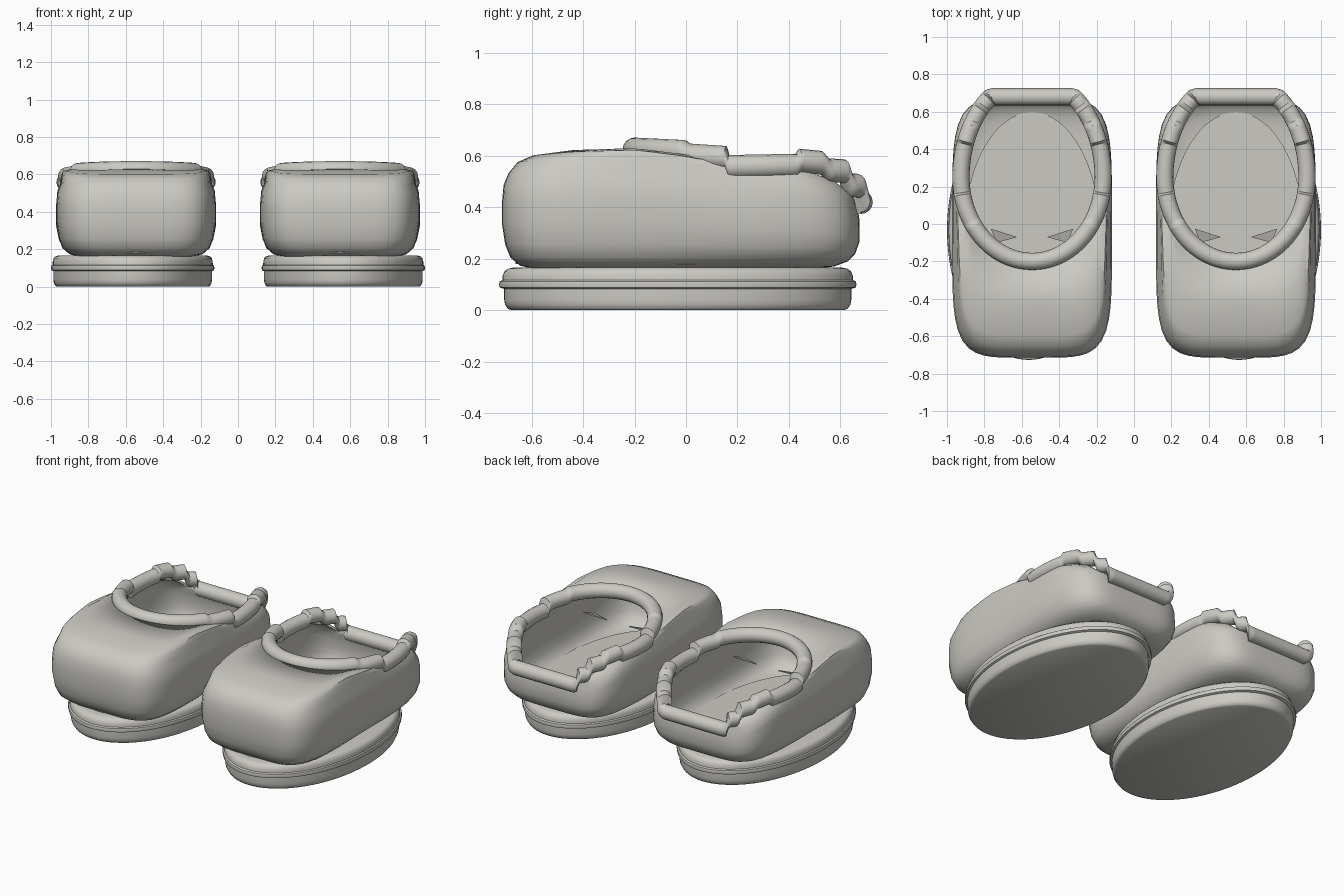
import bpy, bmesh, math
from math import sin, cos, pi

if "Cube" in bpy.data.objects:
    bpy.data.objects.remove(bpy.data.objects["Cube"])

mat = bpy.data.materials.new("warm_grey")
mat.diffuse_color = (0.6, 0.59, 0.55, 1)
mat.use_nodes = True
mat.node_tree.nodes["Principled BSDF"].inputs["Base Color"].default_value = mat.diffuse_color

UPPER_X, SOLE_X = 0.545, 0.563
N = 80
ANGLES = [2 * pi * i / N for i in range(N)]

# Height of the upper's top edge, and of the stepped collar, from toe to heel
TOP = [(-.72, .595), (-.6, .608), (-.45, .622), (-.2, .63), (0, .605), (.15, .57),
       (.45, .55), (.58, .5), (.66, .43)]
RIM = [(-.2, .625), (0, .615), (.008, .602), (.16, .592), (.168, .557), (.43, .562),
       (.437, .582), (.535, .572), (.542, .545), (.62, .54), (.627, .487), (.67, .485),
       (.68, .42)]


def interp(table, v):
    """Piecewise linear lookup."""
    if v <= table[0][0]:
        return table[0][1]
    for (a, p), (b, q) in zip(table, table[1:]):
        if v <= b:
            return p + (q - p) * (v - a) / (b - a)
    return table[-1][1]


def loft(name, rings, side, cx, closed=False, angle=40, shell=0):
    """Skin closed rings; closed joins the ends, shell leaves the top open and thickens."""
    bm = bmesh.new()
    loops = [[bm.verts.new((side * (cx + x), y, z)) for x, y, z in r] for r in rings]
    pairs = list(zip(loops, loops[1:]))
    if closed:
        pairs.append((loops[-1], loops[0]))
    for a, b in pairs:
        n = len(a)
        for i in range(n):
            j = (i + 1) % n
            bm.faces.new((a[i], a[j], b[j], b[i]))
    if not closed:
        bm.faces.new(loops[0])
        if not shell:
            bm.faces.new(loops[-1])
    bmesh.ops.recalc_face_normals(bm, faces=bm.faces)
    me = bpy.data.meshes.new(name)
    bm.to_mesh(me)
    bm.free()
    me.materials.append(mat)
    ob = bpy.data.objects.new(name, me)
    bpy.context.collection.objects.link(ob)
    bpy.context.view_layer.objects.active = ob
    ob.select_set(True)
    bpy.ops.object.shade_smooth_by_angle(angle=math.radians(angle))
    ob.select_set(False)
    if shell:
        mod = ob.modifiers.new("thickness", 'SOLIDIFY')
        mod.thickness, mod.offset = shell, -1


def plan(a, inset, heel=1):
    """Squarish outline of the upper; heel scales the inset toward the back."""
    n = 5
    inset *= interp([(-.2, 1), (.6, heel)], -cos(a))
    r = (abs(sin(a)) ** n + abs(cos(a)) ** n) ** (-1 / n)
    return (.427 - inset) * r * sin(a), -.02 - (.695 - inset) * r * cos(a)


def opening(a, back):
    """Oval foot opening, cut straight across the heel."""
    c = cos(a)
    return .38 * sin(a), min(.25 - (.45 if c > 0 else .53) * c, back)


def lift(x, y, t):
    return x, y, .16 + t * (interp(TOP, y) - .16)


def layer(t, inset, heel=1):
    return [lift(*plan(a, inset, heel), t) for a in ANGLES]


def toward(t, limit, part):
    """Ring moved from the shoulder toward the opening."""
    pts = []
    for a in ANGLES:
        x, y = plan(a, .025, .3)
        ox, oy = opening(a, .65)
        d = math.hypot(ox - x, oy - y)
        k = min(limit, part * d) / max(d, 1e-6)
        pts.append(lift(x + k * (ox - x), y + k * (oy - y), t))
    return pts


def oval(hx, hy, z):
    return [(hx * sin(a), -.032 - hy * cos(a), z) for a in ANGLES]


def tube_section(a, r=.046, sides=16):
    """Upright tube section, so height changes read as steps."""
    x, y = opening(a, .68)
    x2, y2 = opening(a + .01, .68)
    x1, y1 = opening(a - .01, .68)
    l = math.hypot(x2 - x1, y2 - y1)
    nx, ny = (y2 - y1) / l, -(x2 - x1) / l
    z = interp(RIM, y)
    return [(x + nx * r * cos(b), y + ny * r * cos(b), z + r * sin(b))
            for b in [2 * pi * k / sides for k in range(sides)]]


for label, side in (("right", 1), ("left", -1)):
    # Sole with a thin welt around it
    sole = [(.935, 0), (.955, .006), (.97, .022), (.975, .04), (.975, .083), (1, .088),
            (1.004, .1), (1, .112), (.985, .117), (.983, .135), (.972, .152), (.95, .162),
            (.92, .166)]
    loft(label + "_sole", [oval(.435 * s, .692 * s, z) for s, z in sole], side, SOLE_X)

    # Upper: thin shell with rounded foot, wall and shoulder, open at the top
    rings = [layer(t, d, 1.4) for t, d in ((0, .12), (.03, .07), (.1, .033), (.22, .012),
                                           (.4, 0), (.6, 0))]
    rings += [layer(.75, .006, .3), layer(.85, .025, .3)]
    rings += [toward(.94, .035, .35), toward(.985, .095, .65), toward(1, .25, .85)]
    rings.append([lift(*opening(a, .65), 1) for a in ANGLES])
    loft(label + "_upper", rings, side, UPPER_X, shell=.015)

    # Insole
    loft(label + "_insole", [oval(.36, .63, .18), oval(.36, .63, .195)], side, UPPER_X)

    # Rolled collar with stepped sides
    loft(label + "_collar", [tube_section(2 * pi * i / 240) for i in range(240)],
         side, UPPER_X, closed=True, angle=40)

    # Two small pointed tabs inside
    for tag, m in (("outer", 1), ("inner", -1)):
        tri = [(m * .22, -.025, .51), (m * .08, -.07, .48), (m * .19, -.1, .48)]
        loft(f"{label}_{tag}_tab", [[(x, y, z + h) for x, y, z in tri] for h in (0, .008)],
             side, UPPER_X)
